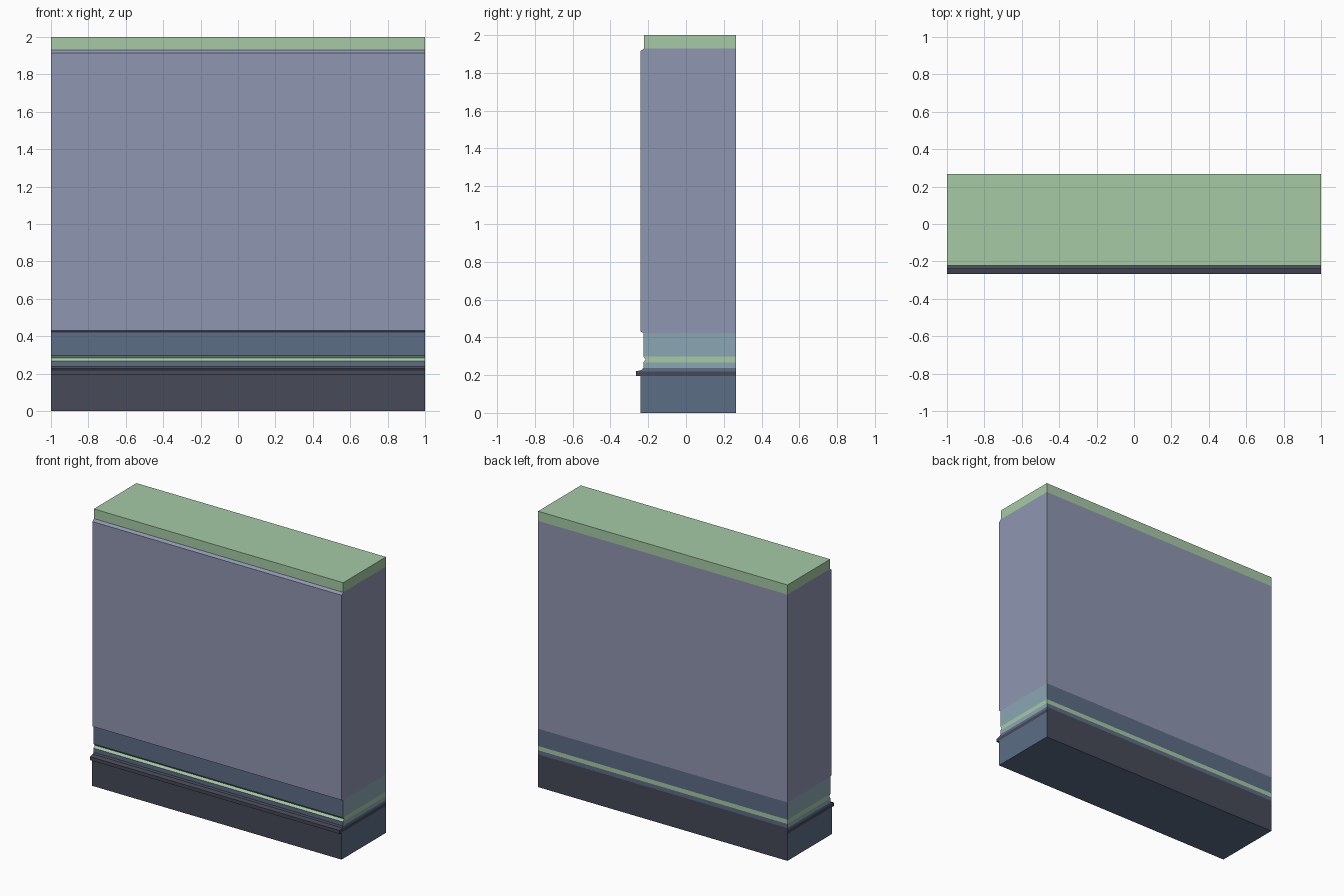
import bpy
import bmesh

if "Cube" in bpy.data.objects:
    bpy.data.objects.remove(bpy.data.objects["Cube"])

HALF_X = 1.0      # half length of the wall
BACK = 0.266      # flat rear plane


def material(name, hex_code):
    def lin(c):
        c /= 255
        return c / 12.92 if c <= 0.04045 else ((c + 0.055) / 1.055) ** 2.4
    rgb = [lin(int(hex_code[i:i + 2], 16)) for i in (0, 2, 4)]
    m = bpy.data.materials.new(name)
    m.diffuse_color = (*rgb, 1.0)
    m.use_nodes = True
    m.node_tree.nodes["Principled BSDF"].inputs["Base Color"].default_value = m.diffuse_color
    return m


dark = material("dark grey", "474A58")
blue = material("slate blue", "5C6D86")
teal = material("pale teal", "8BA7B5")
lilac = material("grey lilac", "8F96B0")
green = material("pale green", "A6CAA6")


def course(name, front, long_mat, end_mat, bottom=False, top=False):
    """One wall course: front profile (y, z) from bottom to top, flat back."""
    bm = bmesh.new()
    prof = front + [(BACK, front[-1][1]), (BACK, front[0][1])]
    left = [bm.verts.new((-HALF_X, y, z)) for y, z in prof]
    right = [bm.verts.new((HALF_X, y, z)) for y, z in prof]
    n = len(prof)
    for i in range(n):
        j = (i + 1) % n
        # the joints between courses stay open
        if (i == n - 1 and not bottom) or (i == n - 3 and not top):
            continue
        f = bm.faces.new((left[i], right[i], right[j], left[j]))
        f.material_index = 1 if i == n - 1 else 0
    for loop in (left, right[::-1]):
        bm.faces.new(loop).material_index = 1
    mesh = bpy.data.meshes.new(name)
    bm.to_mesh(mesh)
    bm.free()
    mesh.materials.append(long_mat)
    mesh.materials.append(end_mat)
    obj = bpy.data.objects.new(name, mesh)
    bpy.context.collection.objects.link(obj)


# Plinth and projecting ledge
course("plinth", [(-0.242, 0), (-0.242, 0.195)], dark, blue, bottom=True)
course("ledge", [(-0.242, 0.195), (-0.266, 0.195), (-0.266, 0.22)], dark, dark)
course("ledge_slope", [(-0.266, 0.22), (-0.235, 0.227), (-0.226, 0.237)], dark, blue)

# Skirting with a V groove
course("lower_band", [(-0.226, 0.237), (-0.226, 0.267)], blue, teal)
course("groove", [(-0.226, 0.267), (-0.213, 0.283), (-0.226, 0.298)], green, green)
course("upper_band", [(-0.226, 0.298), (-0.226, 0.423)], blue, teal)

# Main panel with bevelled edges, and top rail
course("main_panel", [(-0.226, 0.423), (-0.24, 0.43), (-0.24, 1.915), (-0.223, 1.93)],
       lilac, lilac)
course("top_rail", [(-0.223, 1.93), (-0.223, 2.0)], green, green, top=True)
